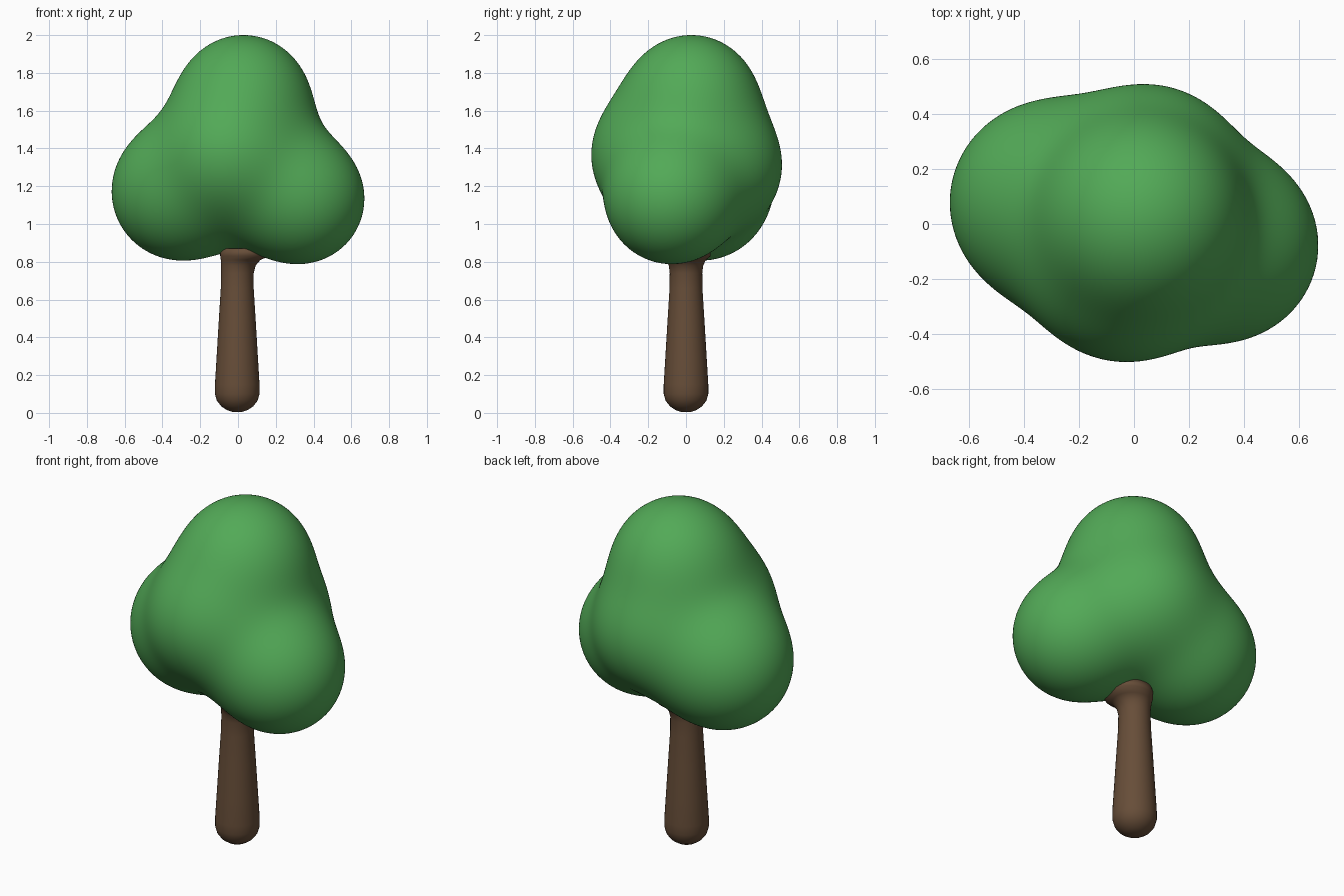
import bpy, bmesh, math
from mathutils import Vector

if "Cube" in bpy.data.objects:
    bpy.data.objects.remove(bpy.data.objects["Cube"])


def material(name, color):
    m = bpy.data.materials.new(name)
    m.diffuse_color = (*color, 1)
    m.use_nodes = True
    m.node_tree.nodes["Principled BSDF"].inputs["Base Color"].default_value = m.diffuse_color
    return m


def make_object(name, bm, mat):
    bmesh.ops.recalc_face_normals(bm, faces=bm.faces)
    for f in bm.faces:
        f.smooth = True
    mesh = bpy.data.meshes.new(name)
    bm.to_mesh(mesh)
    bm.free()
    mesh.materials.append(mat)
    ob = bpy.data.objects.new(name, mesh)
    bpy.context.collection.objects.link(ob)
    return ob


# Foliage: five leaf clumps (centre, radius) melted into one smooth skin
clumps = [
    (Vector((-0.31, 0.08, 1.17)), 0.355),   # left
    (Vector((0.33, -0.08, 1.13)), 0.335),   # right
    (Vector((0.03, 0.03, 1.66)), 0.335),    # top
    (Vector((-0.04, -0.17, 1.37)), 0.31),   # front
    (Vector((0.06, 0.19, 1.31)), 0.29),     # back
]
BLEND = 0.10


def inside(p):
    return sum(math.exp((r - (p - c).length) / BLEND) for c, r in clumps) > 1


core = Vector((0, 0, 1.3))
bm = bmesh.new()
bmesh.ops.create_icosphere(bm, subdivisions=6, radius=1)
for v in bm.verts:
    ray = v.co.normalized()
    lo, hi = 0.0, 1.2
    for _ in range(18):
        mid = (lo + hi) / 2
        if inside(core + ray * mid):
            lo = mid
        else:
            hi = mid
    v.co = core + ray * lo
make_object("foliage", bm, material("leaf_green", (0.085, 0.40, 0.095)))

# Trunk: rounded foot, gentle taper, flare where it meets the leaves
# rows: height, radius, sideways shift
rows = [(0.005, 0.025, 0), (0.015, 0.055, 0), (0.035, 0.085, 0), (0.065, 0.108, 0),
        (0.10, 0.118, 0), (0.15, 0.118, 0), (0.30, 0.109, 0), (0.50, 0.097, 0),
        (0.66, 0.087, 0), (0.74, 0.086, 0.001), (0.78, 0.091, 0.006),
        (0.81, 0.105, 0.018), (0.83, 0.13, 0.04), (0.87, 0.13, 0.04)]
SIDES = 40
bm = bmesh.new()
rings = []
for z, r, dx in rows:
    rings.append([bm.verts.new((dx - 0.004 + r * math.cos(a), r * math.sin(a), z))
                  for a in (2 * math.pi * i / SIDES for i in range(SIDES))])
for a, b in zip(rings, rings[1:]):
    for i in range(SIDES):
        j = (i + 1) % SIDES
        bm.faces.new((a[i], a[j], b[j], b[i]))
bm.faces.new(rings[0][::-1])
bm.faces.new(rings[-1])
make_object("trunk", bm, material("bark_brown", (0.135, 0.075, 0.04)))
